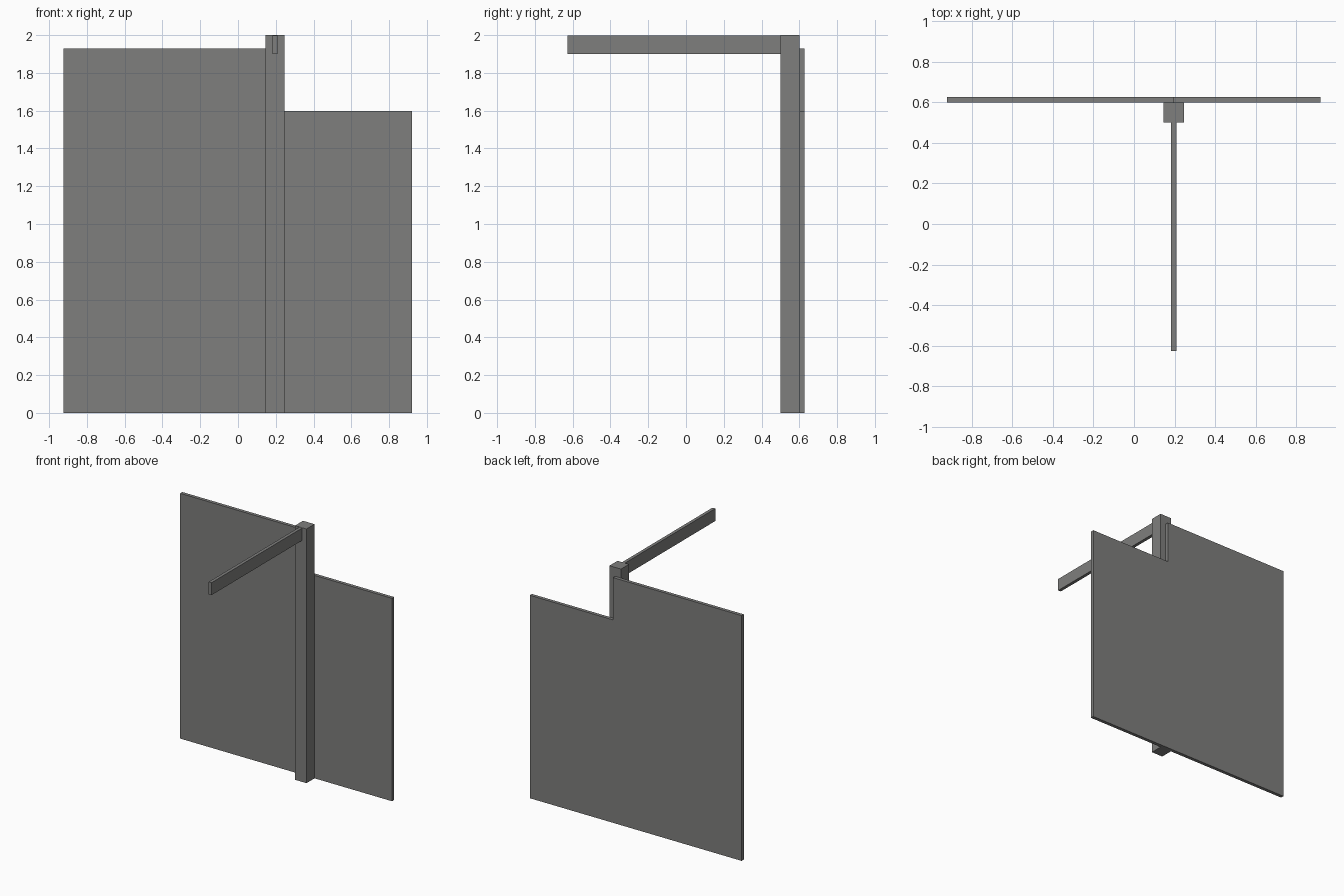
import bpy, bmesh

if "Cube" in bpy.data.objects:
    bpy.data.objects.remove(bpy.data.objects["Cube"])

# One grey for the whole model
grey = bpy.data.materials.new("warm grey")
grey.diffuse_color = (0.21, 0.21, 0.205, 1)
grey.use_nodes = True
grey.node_tree.nodes["Principled BSDF"].inputs["Base Color"].default_value = grey.diffuse_color


def extrude_front(name, outline, y0, y1):
    """Extrude an (x, z) outline from y0 to y1."""
    bm = bmesh.new()
    face = bm.faces.new([bm.verts.new((x, y0, z)) for x, z in outline])
    out = bmesh.ops.extrude_face_region(bm, geom=[face])
    verts = [g for g in out["geom"] if isinstance(g, bmesh.types.BMVert)]
    bmesh.ops.translate(bm, verts=verts, vec=(0, y1 - y0, 0))
    bmesh.ops.recalc_face_normals(bm, faces=bm.faces)
    mesh = bpy.data.meshes.new(name)
    bm.to_mesh(mesh)
    bm.free()
    mesh.materials.append(grey)
    bpy.context.collection.objects.link(bpy.data.objects.new(name, mesh))


def rect(x0, x1, z0, z1):
    return [(x0, z0), (x1, z0), (x1, z1), (x0, z1)]


mid = 0.196  # centre line of post and beam
# Stepped back panel
extrude_front("stepped_panel",
              [(-0.923, 0), (0.921, 0), (0.921, 1.597), (mid, 1.597),
               (mid, 1.93), (-0.923, 1.93)], 0.6, 0.627)
# Upright post
extrude_front("post", rect(mid - 0.05, mid + 0.05, 0, 2), 0.5, 0.6)
# Beam reaching forward from the post top
extrude_front("beam", rect(mid - 0.0125, mid + 0.0125, 1.9, 1.998), -0.627, 0.5)
